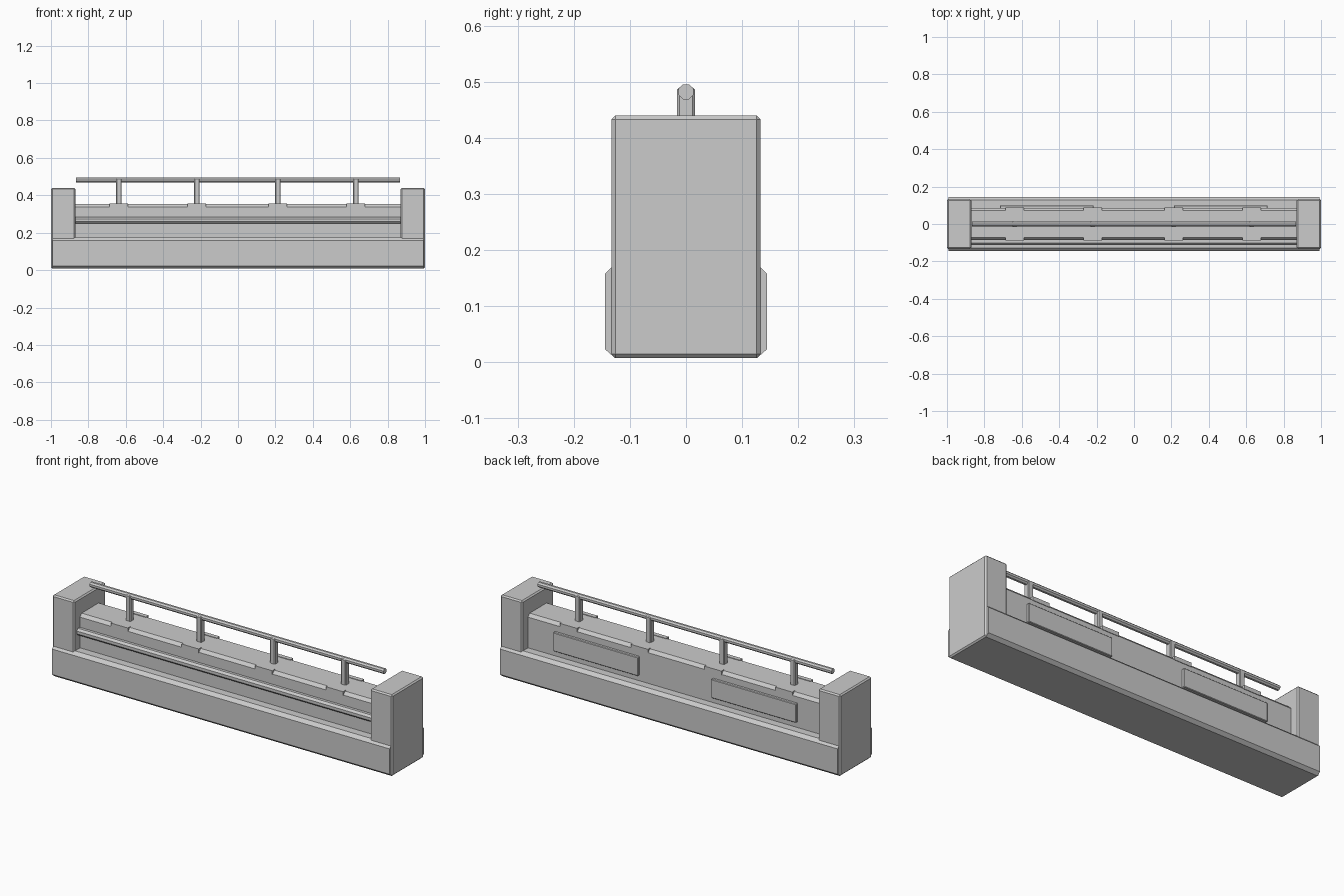
import bpy, bmesh, math

if "Cube" in bpy.data.objects:
    bpy.data.objects.remove(bpy.data.objects["Cube"])


def finish(name, bm, bevel=0.0):
    bmesh.ops.recalc_face_normals(bm, faces=bm.faces)
    me = bpy.data.meshes.new(name)
    bm.to_mesh(me)
    bm.free()
    ob = bpy.data.objects.new(name, me)
    bpy.context.collection.objects.link(ob)
    if bevel:
        mod = ob.modifiers.new("bevel", 'BEVEL')
        mod.width = bevel
        mod.segments = 1
    return ob


def box(name, x, y, z, bevel=0.0):
    """Box from (min, max) ranges."""
    bm = bmesh.new()
    bmesh.ops.create_cube(bm, size=1)
    for v in bm.verts:
        for i, (a, b) in enumerate((x, y, z)):
            v.co[i] = a if v.co[i] < 0 else b
    return finish(name, bm, bevel)


def extrude_x(name, profile, half):
    """Extrude a closed (y, z) profile along x."""
    bm = bmesh.new()
    face = bm.faces.new([bm.verts.new((-half, y, z)) for y, z in profile])
    ext = bmesh.ops.extrude_face_region(bm, geom=[face])["geom"]
    verts = [g for g in ext if isinstance(g, bmesh.types.BMVert)]
    bmesh.ops.translate(bm, verts=verts, vec=(2 * half, 0, 0))
    return finish(name, bm)


def mirrored(half_profile):
    return half_profile + [(-y, z) for y, z in reversed(half_profile)]


def octagon(cy, cz, r):
    return [(cy + r * math.cos(math.pi * (k + .5) / 4),
             cz + r * math.sin(math.pi * (k + .5) / 4)) for k in range(8)]


# Chamfered base and the lower wall between the end blocks
extrude_x("base", mirrored([(0.127, 0.008), (0.144, 0.023), (0.144, 0.158), (0.127, 0.175)]), 0.993)
extrude_x("wall", mirrored([(0.085, 0.1), (0.085, 0.338), (0.071, 0.354)]), 0.9)

# Tall end blocks
for s, side in ((-1, "left"), (1, "right")):
    box(f"end_block_{side}", sorted((s * 0.87, s * 1.0)), (-0.133, 0.133), (0.008, 0.44), 0.007)

# Top handrail and front pipe
extrude_x("handrail", octagon(0, 0.482, 0.0143), 0.865)
extrude_x("front_pipe", octagon(-0.094, 0.267, 0.0195), 0.88)

# Posts with edge plates on both sides of the wall
for i, x in enumerate((-0.637, -0.22, 0.213, 0.63)):
    box(f"post_{i}", (x - 0.015, x + 0.015), (-0.016, 0.016), (0.34, 0.49), 0.004)
    for s in (-1, 1):
        box(f"edge_plate_{i}_{'front' if s < 0 else 'back'}", (x - 0.05, x + 0.05),
            sorted((s * 0.065, s * 0.088)), (0.336, 0.357))

# Flat panels on the back of the wall
for i, x in enumerate((-0.467, 0.463)):
    box(f"back_panel_{i}", (x - 0.25, x + 0.25), (0.075, 0.1), (0.205, 0.305), 0.003)
